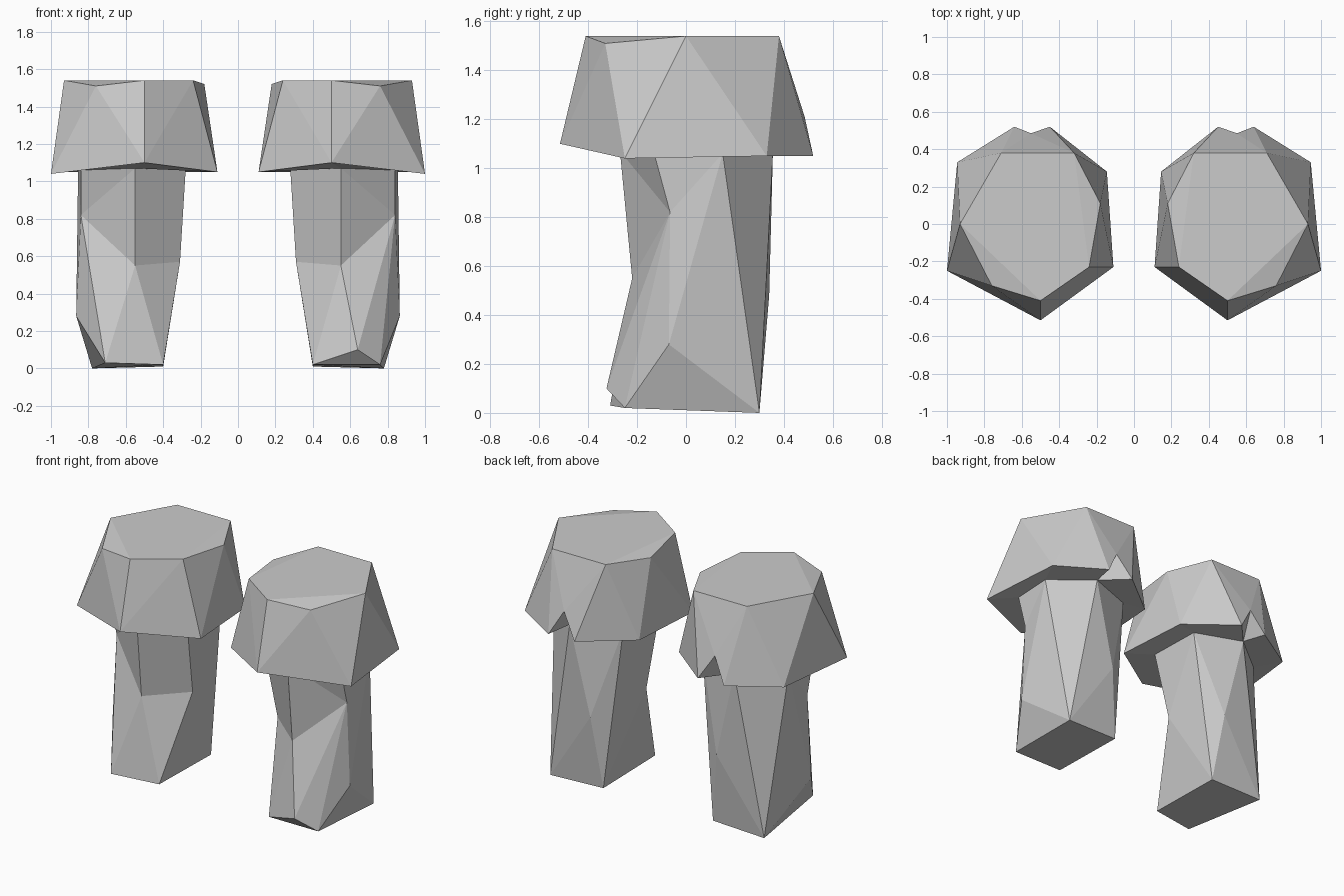
import bpy, bmesh

if "Cube" in bpy.data.objects:
    bpy.data.objects.remove(bpy.data.objects["Cube"])

# Collar: ring where stem meets cap (shared by both parts)
COLLAR = dict(F=(.55, -.27, 1.07), IF=(.28, -.13, 1.06), IB=(.29, .24, 1.06),
              B=(.60, .355, 1.06), OB=(.855, .15, 1.06), OF=(.84, -.13, 1.06))

# Faceted cap: flat top ring and flared rim with a notch (R5) at the back
CAP = dict(T0=(.24, -.23, 1.54), T1=(.50, -.41, 1.54), T2=(.76, -.33, 1.51),
           T3=(.93, 0, 1.54), T4=(.71, .38, 1.54), T5=(.32, .38, 1.54), T6=(.18, .11, 1.52),
           R0=(.11, -.23, 1.05), R1=(.50, -.515, 1.10), R2=(1, -.25, 1.04), R3=(.945, .33, 1.05),
           R4=(.64, .52, 1.05), R5=(.55, .485, 1.21), R6=(.45, .52, 1.05), R7=(.145, .28, 1.05))

# Stem: a few bent points around the middle and a square foot
STEM = dict(FM=(.55, -.22, .55), IM=(.31, -.03, .57), BM=(.46, .34, .48),
            OM=(.84, -.065, .82), OL=(.865, -.07, .28),
            fi=(.40, -.25, .02), bi=(.40, .29, .01), bo=(.78, .30, 0))
STEM_FACES = ("F IF IM FM,FM IM fi,IM IF IB,IM IB bi,IM bi fi,IB B BM,IB BM bi,BM bo bi,"
              "B bo BM,B OB bo,OB bo OL,OB OL OM,OB OM OF,OL bo fo,F FM OM,F OM OF,"
              "FM fi nose,FM nose OM,nose fo OM,fo OL OM,fi fo nose,fi bi bo fo")


def build(name, points, faces, side):
    bm = bmesh.new()
    verts = {}
    by_pos = {}
    for k, (x, y, z) in points.items():
        if (x, y, z) not in by_pos:
            by_pos[x, y, z] = bm.verts.new((side * x, y, z))
        verts[k] = by_pos[x, y, z]
    for f in faces:
        vs = list(dict.fromkeys(verts[k] for k in f))
        if len(vs) > 2 and not bm.faces.get(vs):
            bm.faces.new(vs)
    bmesh.ops.recalc_face_normals(bm, faces=bm.faces)
    mesh = bpy.data.meshes.new(name)
    bm.to_mesh(mesh)
    bm.free()
    bpy.context.collection.objects.link(bpy.data.objects.new(name, mesh))


def cap_faces():
    faces = [("T0", "T1", "T3", "T4", "T5"), ("T1", "T2", "T3"), ("T5", "T6", "T0")]
    # Zip the top ring to the rim, stepping along one ring at a time
    t = r = 0
    for step in "rttrtrtrrtrrtrt":
        a, b = f"T{t % 7}", f"R{r % 8}"
        if step == "t":
            t += 1
            faces.append((a, b, f"T{t % 7}"))
        else:
            r += 1
            faces.append((a, b, f"R{r % 8}"))
    # Underside from rim to collar
    ring = ["IF", "F", "OF", "OB", "B", "B", "B", "IB"]
    for i in range(8):
        j = (i + 1) % 8
        faces.append((f"R{i}", f"R{j}", ring[j], ring[i]))
    return faces


stem_faces = [f.split() for f in STEM_FACES.split(",")]
# The two stems differ only at the outer front corner of the foot
for label, side, fo, nose in (("right", 1, (.76, -.25, .02), (.64, -.325, .10)),
                              ("left", -1, (.71, -.31, .03), (.71, -.31, .03))):
    build(label + "_cap", {**COLLAR, **CAP}, cap_faces(), side)
    build(label + "_stem", {**COLLAR, **STEM, "fo": fo, "nose": nose}, stem_faces, side)
